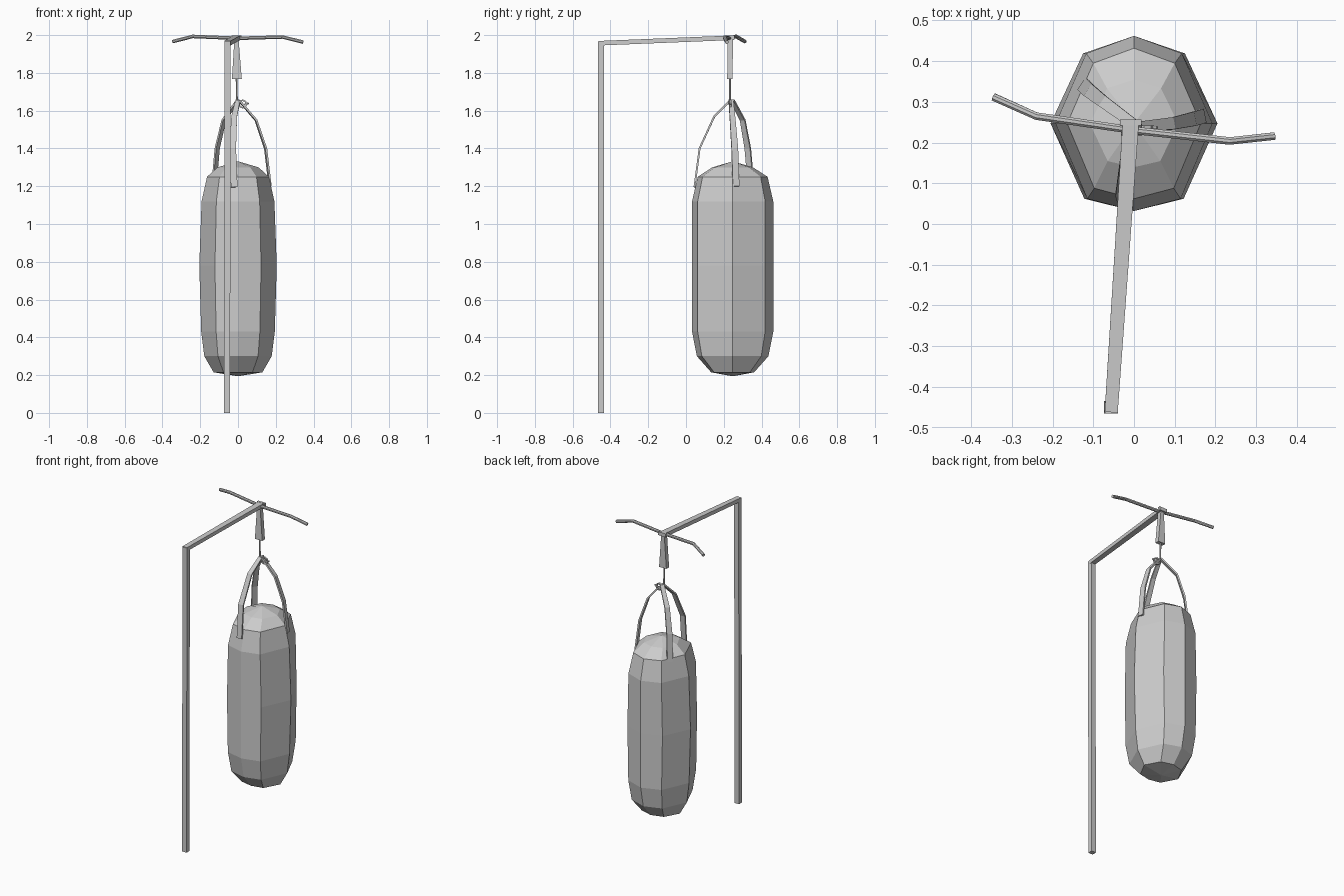
import bpy, bmesh
from math import cos, sin, pi
from mathutils import Vector

cube = bpy.data.objects.get("Cube")
if cube:
    bpy.data.objects.remove(cube, do_unlink=True)

grey = bpy.data.materials.new("plain grey")
grey.use_nodes = True
tone = (0.6, 0.6, 0.6, 1)
grey.diffuse_color = tone
grey.node_tree.nodes["Principled BSDF"].inputs["Base Color"].default_value = tone


def loft(name, rings, closed=False):
    """Join equal-sized rings of points with flat quads and cap both ends."""
    bm = bmesh.new()
    loops = [[bm.verts.new(p) for p in ring] for ring in rings]
    n = len(loops[0])
    pairs = list(zip(loops, loops[1:]))
    if closed:
        pairs.append((loops[-1], loops[0]))
    for a, b in pairs:
        for i in range(n):
            j = (i + 1) % n
            bm.faces.new((a[i], a[j], b[j], b[i]))
    if not closed:
        bm.faces.new(loops[0])
        bm.faces.new(loops[-1])
    bmesh.ops.recalc_face_normals(bm, faces=bm.faces)
    mesh = bpy.data.meshes.new(name)
    bm.to_mesh(mesh)
    bm.free()
    mesh.materials.append(grey)
    obj = bpy.data.objects.new(name, mesh)
    bpy.context.collection.objects.link(obj)
    return obj


def sweep(name, path, side, widths, thick, sides=4, closed=False):
    """Sweep a box or round section along a path; side is the width direction."""
    pts = [Vector(p) for p in path]
    if not isinstance(widths, (list, tuple)):
        widths = [widths] * len(pts)
    rings = []
    for k, p in enumerate(pts):
        if closed:
            t = pts[(k + 1) % len(pts)] - pts[k - 1]
        else:
            t = pts[min(k + 1, len(pts) - 1)] - pts[max(k - 1, 0)]
        t.normalize()
        s = Vector(side)
        s = (s - t * s.dot(t)).normalized()
        u = t.cross(s)
        grow = 2 ** 0.5 if sides == 4 else 1
        angles = [2 * pi * (i + 0.5) / sides for i in range(sides)]
        rings.append([p + grow * (s * cos(a) * widths[k] + u * sin(a) * thick) / 2 for a in angles])
    return loft(name, rings, closed)


# Punching bag: eight-sided rings from the bottom cap to the dome
section = [(0.205, 0), (0.125, 0.172), (0, 0.215), (-0.125, 0.172),
           (-0.205, 0), (-0.122, -0.185), (0, -0.215), (0.122, -0.185)]
levels = [(0.195, 0.03, 0.03), (0.215, 0.63, 0.53), (0.30, 0.87, 0.88), (0.43, 0.95, 1),
          (0.78, 1, 1), (1.12, 0.94, 1), (1.25, 0.80, 0.86), (1.30, 0.53, 0.5),
          (1.33, 0.03, 0.03)]
loft("punching_bag", [[(x * sx, 0.247 + y * sy, z) for x, y in section]
                      for z, sx, sy in levels])

# Upright post and top arm
sweep("post", [(-0.058, -0.45, 0), (-0.055, -0.45, 1.965)], (1, 0, 0), 0.032, 0.03)
sweep("top_arm", [(-0.056, -0.462, 1.957), (-0.008, 0.25, 1.986)],
      (1, 0, 0), [0.032, 0.04], 0.024)
sweep("arm_end_plate", [(-0.008, 0.242, 1.988), (-0.008, 0.257, 1.988)], (1, 0, 0), 0.054, 0.022)

# Bent cross bar
sweep("cross_bar", [(-0.345, 0.312, 1.966), (-0.24, 0.265, 1.993), (0, 0.23, 1.983),
                    (0.235, 0.204, 1.99), (0.345, 0.216, 1.963)],
      (0, 1, 0), 0.02, 0.02, 8)

# Tapered hanger and thin rod
sweep("hanger_block", [(-0.008, 0.235, 1.98), (-0.006, 0.232, 1.768)],
      (1, 0, 0), [0.022, 0.052], 0.028)
sweep("hanger_rod", [(-0.008, 0.232, 1.77), (-0.005, 0.232, 1.65)], (1, 0, 0), 0.01, 0.01, 6)

# Three flat straps meeting above the bag
straps = {
    "front_strap": ([(0, 0.235, 1.655), (-0.02, 0.15, 1.57), (-0.028, 0.072, 1.40),
                     (-0.02, 0.045, 1.195)], (1, 0, 0)),
    "left_strap": ([(0.005, 0.238, 1.655), (0.095, 0.247, 1.55), (0.146, 0.258, 1.40),
                    (0.17, 0.265, 1.20)], (-0.2, 1, 0)),
    "back_strap": ([(0, 0.245, 1.655), (-0.075, 0.30, 1.55), (-0.11, 0.327, 1.40),
                    (-0.125, 0.342, 1.23)], (0.55, 0.83, 0)),
}
for name, (path, side) in straps.items():
    sweep(name, path, side, [0.025, 0.03, 0.035, 0.035], 0.01)

# Small clip where the straps meet
clip = [(0.025 + 0.02 * cos(a), 0.236, 1.635 + 0.02 * sin(a))
        for a in (2 * pi * i / 8 for i in range(8))]
sweep("clip_ring", clip, (0, 1, 0), 0.012, 0.008, 4, True)
sweep("clip_pin", [(0.03, 0.236, 1.63), (0.057, 0.236, 1.64)], (0, 1, 0), 0.01, 0.01, 6)
